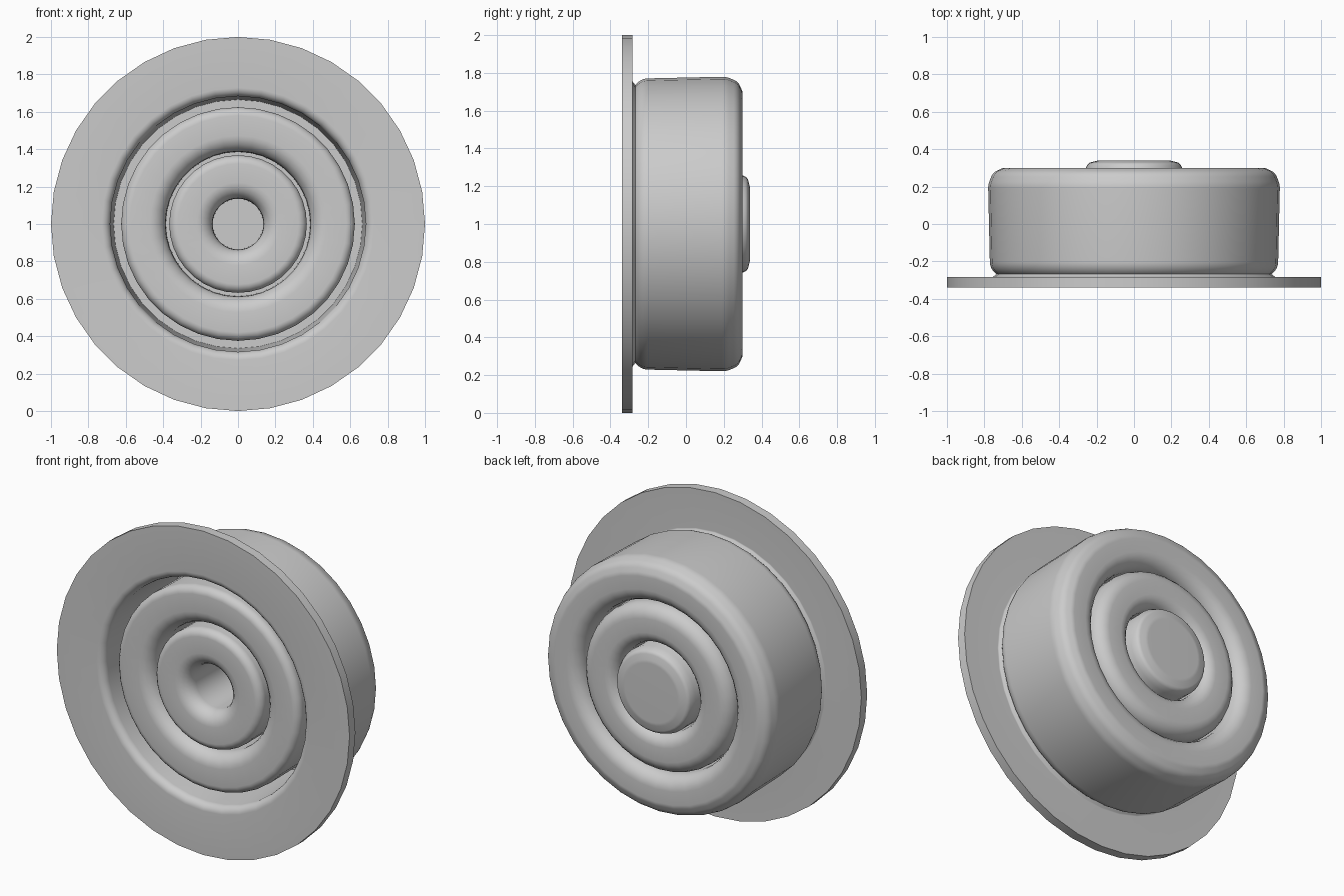
import bpy, bmesh, math
from mathutils import Vector, Matrix

cube = bpy.data.objects.get("Cube")
if cube:
    bpy.data.objects.remove(cube, do_unlink=True)

SIDES = 36
FRONT, RIB, BACK = -0.34, -0.30, 0.30   # depths of flange face, front ribs, back ribs
FLOOR, SLOT = 0.22, -0.20               # depths of front channels and back slots

gray = bpy.data.materials.new("plain_gray")
gray.use_nodes = True
color = (0.6, 0.6, 0.6, 1)
gray.diffuse_color = color
gray.node_tree.nodes["Principled BSDF"].inputs["Base Color"].default_value = color


def fillet(corners, steps=5):
    """Round each (radius, depth, fillet) corner of an open section."""
    out = []
    for i, (r, y, f) in enumerate(corners):
        p = Vector((r, y))
        if not f:
            out.append(p)
            continue
        a = (Vector(corners[i - 1][:2]) - p).normalized()
        b = (Vector(corners[i + 1][:2]) - p).normalized()
        half = a.angle(b) / 2
        center = p + (a + b).normalized() * f / math.sin(half)
        reach = f / math.tan(half)
        start, end = p + a * reach - center, p + b * reach - center
        for k in range(steps + 1):
            out.append(center + start.lerp(end, k / steps).normalized() * f)
    return out


# Front side: centre well, two ribs with narrow channels, flange
section = [(0, 0.27, 0), (0.135, 0.27, 0), (0.137, RIB, 0.085),
           (0.368, RIB, 0.045), (0.366, FLOOR, 0), (0.385, FLOOR, 0), (0.388, RIB, 0.085),
           (0.625, RIB, 0.045), (0.62, FLOOR, 0), (0.665, FLOOR, 0), (0.685, FRONT, 0.045),
           (1.0, FRONT, 0), (1.0, -0.283, 0)]

# Back side: outer wall, two ribs with narrow slots, central button
section += [(0.755, -0.283, 0.012), (0.735, -0.268, 0), (0.77, -0.24, 0.08),
            (0.78, 0.21, 0.1), (0.755, 0.275, 0.06), (0.7, BACK, 0.06),
            (0.522, BACK, 0.085), (0.522, SLOT, 0), (0.512, SLOT, 0), (0.512, BACK, 0.08),
            (0.272, BACK, 0.075), (0.272, SLOT, 0), (0.26, SLOT, 0),
            (0.264, 0.285, 0), (0.245, 0.326, 0.03), (0.19, 0.34, 0.08), (0, 0.34, 0)]

# Revolve the section about the front-to-back axis
bm = bmesh.new()
verts = [bm.verts.new((p.x, p.y, 0)) for p in fillet(section)]
edges = [bm.edges.new(pair) for pair in zip(verts, verts[1:])]
bmesh.ops.spin(bm, geom=verts + edges, cent=(0, 0, 0), axis=(0, 1, 0),
               angle=math.tau, steps=SIDES, use_duplicate=False)
bmesh.ops.remove_doubles(bm, verts=bm.verts, dist=0.0005)
bmesh.ops.recalc_face_normals(bm, faces=bm.faces)
bm.transform(Matrix.Translation((0, 0, 1)))
mesh = bpy.data.meshes.new("ribbed_flanged_cup")
bm.to_mesh(mesh)
bm.free()
mesh.materials.append(gray)

cup = bpy.data.objects.new("ribbed_flanged_cup", mesh)
bpy.context.collection.objects.link(cup)
bpy.context.view_layer.objects.active = cup
cup.select_set(True)
bpy.ops.object.shade_smooth_by_angle(angle=math.radians(35))
